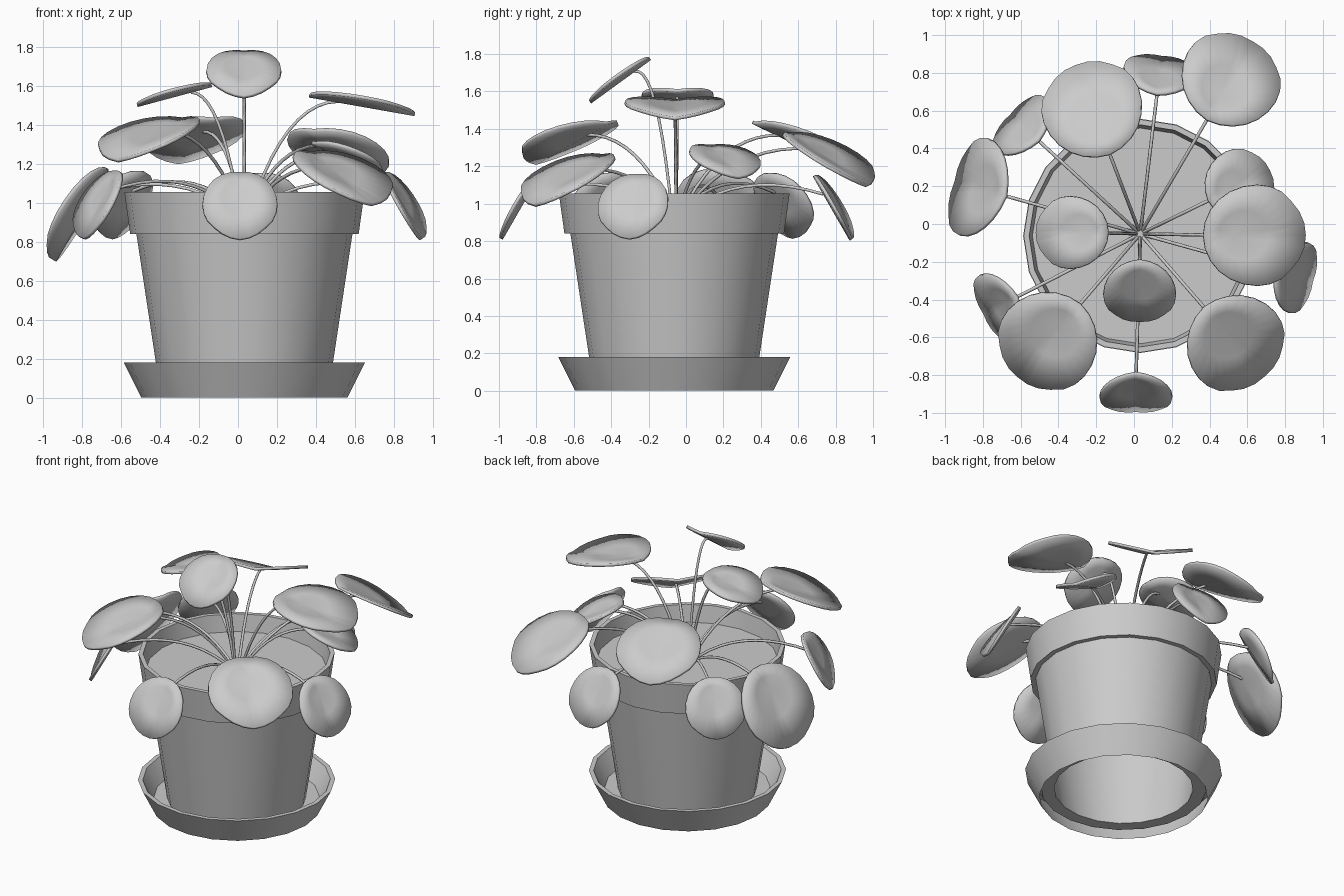
import bpy, bmesh, math
from mathutils import Vector, Matrix

if "Cube" in bpy.data.objects:
    bpy.data.objects.remove(bpy.data.objects["Cube"])

CX, CY = 0.033, -0.063      # pot axis
SIDES = 20


def finish(name, bm, angle=30):
    bmesh.ops.recalc_face_normals(bm, faces=bm.faces)
    me = bpy.data.meshes.new(name)
    bm.to_mesh(me)
    bm.free()
    ob = bpy.data.objects.new(name, me)
    bpy.context.collection.objects.link(ob)
    bpy.ops.object.select_all(action='DESELECT')
    ob.select_set(True)
    bpy.context.view_layer.objects.active = ob
    bpy.ops.object.shade_smooth_by_angle(angle=math.radians(angle))
    return ob


def lathe(name, profile):
    """Revolve (radius, z) points around the pot axis."""
    bm = bmesh.new()
    rings = []
    for r, z in profile:
        rings.append([bm.verts.new((CX + r * math.cos(2 * math.pi * i / SIDES),
                                    CY + r * math.sin(2 * math.pi * i / SIDES), z))
                      for i in range(SIDES)])
    for a, b in zip(rings, rings[1:]):
        for i in range(SIDES):
            j = (i + 1) % SIDES
            bm.faces.new((a[i], a[j], b[j], b[i]))
    return finish(name, bm)


# Pot (open underneath) and saucer
lathe("pot", [(0.437, 0.06), (0.555, 0.84), (0.587, 0.84), (0.617, 1.055),
              (0.588, 1.055), (0.565, 0.90)])
lathe("saucer", [(0.53, 0), (0.62, 0.18), (0.59, 0.18), (0.52, 0.06), (0.437, 0.06)])

# Soil disc
bm = bmesh.new()
bmesh.ops.create_circle(bm, cap_ends=True, segments=SIDES, radius=0.572,
                        matrix=Matrix.Translation((CX, CY, 0.94)))
finish("soil", bm)


def leaf(name, centre, azimuth, pitch, width):
    """Round leaf, lightly folded along its midrib, plus its curved stem."""
    length = width * 1.03
    n, stem_u = 24, -0.22 * length
    bm = bmesh.new()
    hub = bm.verts.new((stem_u, 0, -0.018 * width / 0.54))
    rings = []
    for f in (0.5, 1.0):
        ring = []
        for i in range(n):
            t = 2 * math.pi * i / n
            u = math.cos(t) * length / 2 - 0.02 * width * math.cos(2 * t) * (1 - abs(math.cos(t)))
            v = math.sin(t) * width / 2
            if math.cos(t) > 0.6:                    # slight pointed tip
                v *= 0.95
            v *= f
            u = stem_u + (u - stem_u) * f
            ring.append(bm.verts.new((u, v, 0.15 * abs(v) - 0.018 * width / 0.54)))
        rings.append(ring)
    for i in range(n):
        j = (i + 1) % n
        bm.faces.new((hub, rings[0][i], rings[0][j]))
        bm.faces.new((rings[0][i], rings[1][i], rings[1][j], rings[0][j]))
    m = (Matrix.Translation(centre) @ Matrix.Rotation(math.radians(azimuth), 4, 'Z')
         @ Matrix.Rotation(math.radians(pitch), 4, 'Y'))
    bm.transform(m)
    ob = finish(name, bm, 40)
    sol = ob.modifiers.new("thickness", 'SOLIDIFY')
    sol.thickness = 0.018
    sol.offset = 0

    # Stem: arc from the soil centre to the leaf's attachment point
    end = m @ Vector((stem_u, 0, -0.02))
    base = Vector((CX, CY + 0.01, 0.93))
    base += Vector((end.x - CX, end.y - CY, 0)).normalized() * 0.02
    ctrl = base.lerp(end, 0.4)
    ctrl.z = end.z + max(0, pitch - 22) / 40 * 0.15
    cu = bpy.data.curves.new(name + "_stem", 'CURVE')
    cu.dimensions = '3D'
    cu.bevel_depth = 0.009
    cu.bevel_resolution = 1
    cu.resolution_u = 10
    sp = cu.splines.new('BEZIER')
    sp.bezier_points.add(1)
    for p, co in zip(sp.bezier_points, (base, end)):
        p.handle_left_type = p.handle_right_type = 'FREE'
        p.co = co
        p.handle_left = p.handle_right = co.lerp(ctrl, 2 / 3)
    bpy.context.collection.objects.link(bpy.data.objects.new(name + "_stem", cu))


BIG, SMALL = 0.535, 0.385
# centre, outward azimuth, downward pitch, width
leaves = [
    ((0.03, -0.36, 1.67), -90, 36, SMALL),
    ((-0.33, -0.045, 1.565), 180, 15, SMALL),
    ((0.64, -0.06, 1.52), 0, 10, BIG),
    ((-0.455, -0.62, 1.34), -131, 23, BIG),
    ((0.535, -0.63, 1.14), -49, 29, BIG),
    ((0.51, 0.765, 1.25), 60, 30, BIG),
    ((-0.22, 0.61, 1.335), 111, 24, BIG),
    ((0.56, 0.205, 1.235), 26, 25, SMALL),
    ((0.01, -0.90, 0.99), -90, 60, SMALL),
    ((-0.825, 0.19, 0.95), 164, 60, BIG),
    ((-0.715, -0.435, 0.995), -153, 61, SMALL),
    ((0.855, -0.28, 0.99), -15, 60, SMALL),
    ((-0.585, 0.515, 0.995), 137, 60, SMALL),
    ((0.135, 0.795, 0.985), 83, 60, SMALL),
]
for k, args in enumerate(leaves, 1):
    leaf(f"leaf_{k}", *args)
